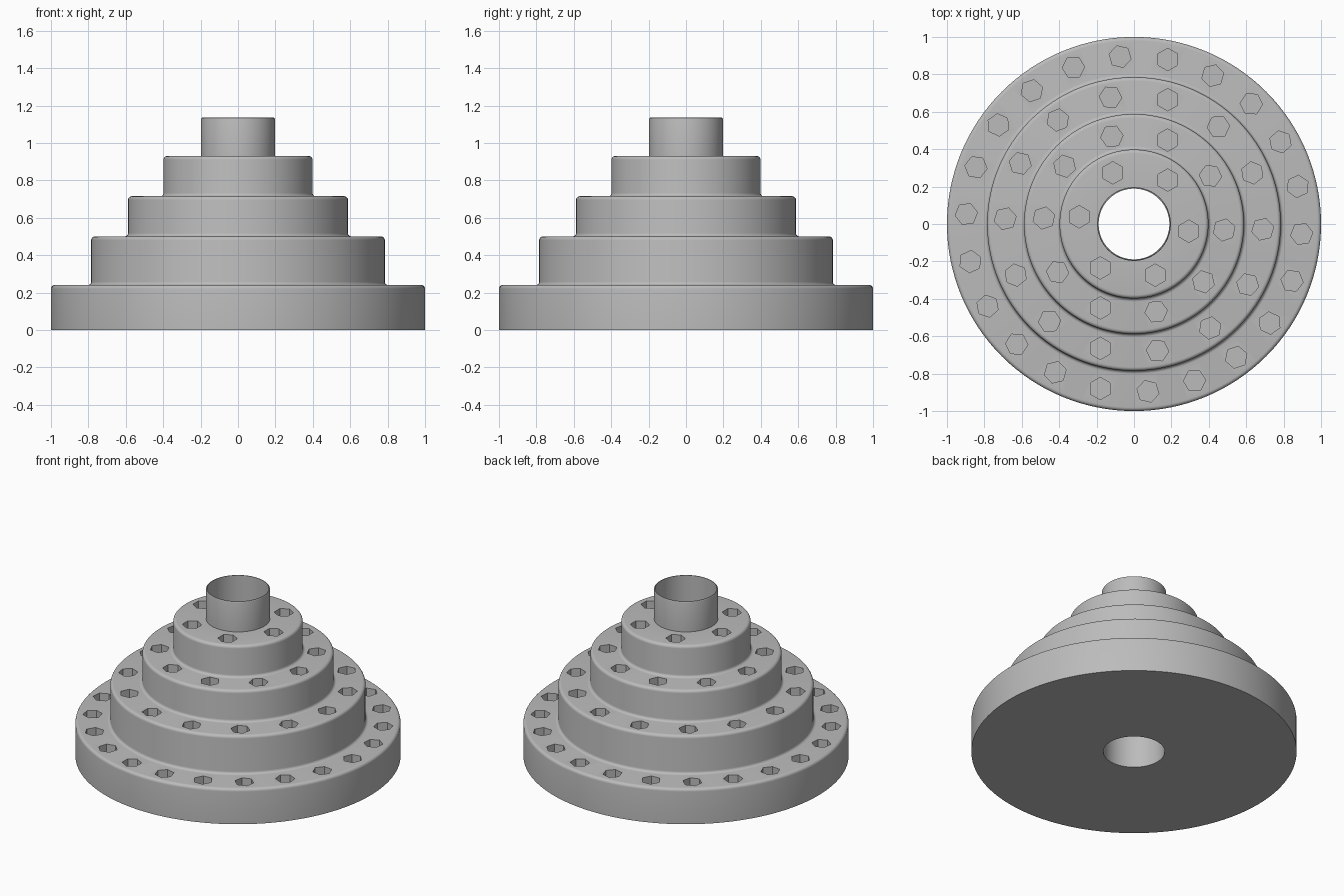
import bpy, bmesh, math

if "Cube" in bpy.data.objects:
    bpy.data.objects.remove(bpy.data.objects["Cube"])

SEGMENTS = 128
BORE = 0.189
TIERS = [(1.0, 0.24), (0.785, 0.50), (0.588, 0.715), (0.398, 0.93)]  # radius, top height
TUBE_R, TUBE_TOP = 0.197, 1.135
ROUND, FILLET = 0.02, 0.018
# ring radius, hole count, start angle in degrees, for each tier
RINGS = [(0.898, 22, 78.4), (0.689, 14, 74.8), (0.483, 10, 68.2), (0.296, 6, 52.5)]
HOLE_R, HOLE_DEPTH = 0.06, 0.19

grey = bpy.data.materials.new("plain grey")
grey.diffuse_color = (0.5, 0.5, 0.5, 1)
grey.use_nodes = True
grey.node_tree.nodes["Principled BSDF"].inputs["Base Color"].default_value = grey.diffuse_color


def arc(cx, cz, r, start, end, steps=5):
    angles = [math.radians(start + (end - start) * i / steps) for i in range(steps + 1)]
    return [(cx + r * math.cos(a), cz + r * math.sin(a)) for a in angles]


def finish(name, bm):
    bmesh.ops.recalc_face_normals(bm, faces=bm.faces)
    mesh = bpy.data.meshes.new(name)
    bm.to_mesh(mesh)
    bm.free()
    mesh.materials.append(grey)
    obj = bpy.data.objects.new(name, mesh)
    bpy.context.collection.objects.link(obj)
    return obj


# Stepped stand: half profile with rounded rims and filleted inner corners
profile = [(BORE, 0), (TIERS[0][0], 0)]
for i, (r, top) in enumerate(TIERS):
    profile += arc(r - ROUND, top - ROUND, ROUND, 0, 90)
    if i + 1 < len(TIERS):
        profile += arc(TIERS[i + 1][0] + FILLET, top + FILLET, FILLET, 270, 180)
profile += [(TUBE_R, TIERS[-1][1])]
profile += arc(TUBE_R - 0.006, TUBE_TOP - 0.006, 0.006, 0, 90, 3)
profile += [(BORE, TUBE_TOP)]

bm = bmesh.new()
rings = []
for s in range(SEGMENTS):
    a = math.tau * s / SEGMENTS
    rings.append([bm.verts.new((r * math.cos(a), r * math.sin(a), z)) for r, z in profile])
n = len(profile)
for s in range(SEGMENTS):
    p, q = rings[s], rings[(s + 1) % SEGMENTS]
    for k in range(n):
        bm.faces.new((p[k], q[k], q[(k + 1) % n], p[(k + 1) % n]))
stand = finish("stepped_stand", bm)

# Hexagonal sockets, turned with their ring
bm = bmesh.new()
for (ring_r, count, start), (_, top) in zip(RINGS, TIERS):
    for i in range(count):
        turn = math.tau * i / count
        a = math.radians(start) + turn
        cx, cy = ring_r * math.cos(a), ring_r * math.sin(a)
        loops = []
        for z in (top - HOLE_DEPTH, top + 0.03):
            loops.append([bm.verts.new((cx + HOLE_R * math.cos(turn + math.radians(90 + 60 * k)),
                                        cy + HOLE_R * math.sin(turn + math.radians(90 + 60 * k)), z))
                          for k in range(6)])
        low, high = loops
        bm.faces.new(low[::-1])
        bm.faces.new(high)
        for k in range(6):
            j = (k + 1) % 6
            bm.faces.new((low[k], low[j], high[j], high[k]))
cutter = finish("socket_cutter", bm)
cutter.hide_render = True

# Cut the sockets and smooth the round surfaces
cut = stand.modifiers.new("sockets", "BOOLEAN")
cut.operation = "DIFFERENCE"
cut.solver = "EXACT"
cut.object = cutter
bpy.context.view_layer.objects.active = stand
stand.select_set(True)
bpy.ops.object.modifier_apply(modifier=cut.name)
bpy.data.objects.remove(cutter, do_unlink=True)
bpy.ops.object.shade_smooth_by_angle(angle=math.radians(30))
